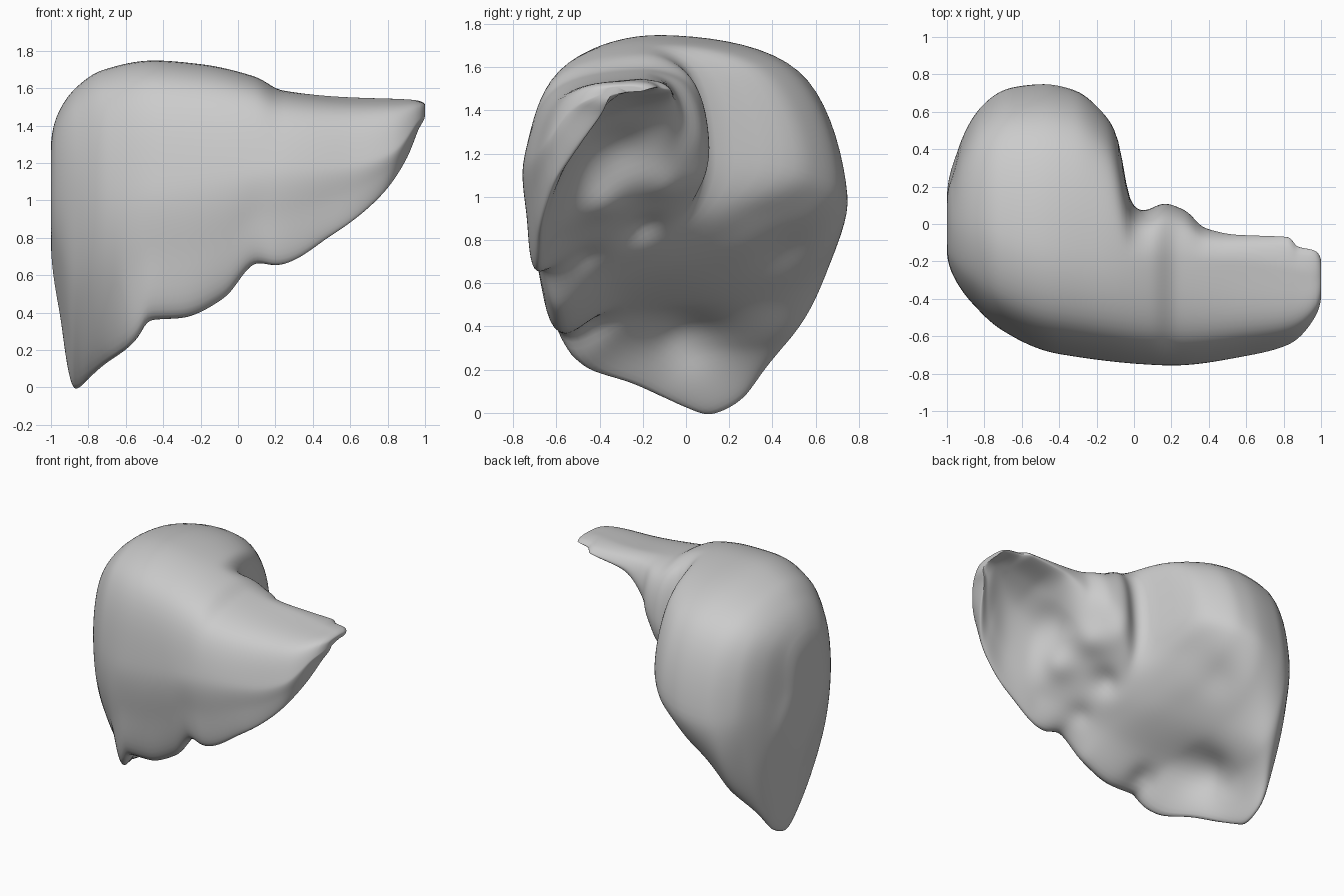
import bpy, bmesh, math
from mathutils import Vector

SECTIONS, STEPS = 150, 9

old = bpy.data.objects.get("Cube")
if old:
    bpy.data.objects.remove(old)

# Guide rails running from the right end to the left end, as (x, y, z)
ridge = [(-1, 0, 1.28), (-.96, 0, 1.47), (-.86, 0, 1.61), (-.72, -.05, 1.7), (-.45, -.12, 1.75),
         (-.2, -.15, 1.73), (.1, -.2, 1.66), (.23, -.2, 1.59), (.6, -.22, 1.55), (.95, -.28, 1.535),
         (1, -.28, 1.51)]
front = [(-1, -.14, 1.05), (-.96, -.29, 1.05), (-.86, -.43, 1.05), (-.7, -.57, 1.06), (-.4, -.69, 1.1),
         (.2, -.75, 1.18), (.6, -.7, 1.2), (.83, -.64, 1.27), (.96, -.51, 1.42), (1, -.38, 1.48)]
margin = [(-1, 0, .8), (-.96, .05, .44), (-.87, .06, 0), (-.8, -.07, .05), (-.7, -.25, .13),
          (-.6, -.46, .2), (-.53, -.53, .27), (-.48, -.57, .36), (-.3, -.59, .37), (-.07, -.61, .48),
          (.1, -.67, .67), (.2, -.69, .65), (.5, -.68, .81), (.78, -.62, 1.04), (.9, -.51, 1.22),
          (.97, -.39, 1.39), (1, -.36, 1.46)]
hollow = [(-1, .05, .82), (-.96, .15, .46), (-.87, .25, .05), (-.72, .02, .28), (-.5, -.2, .46),
          (-.12, -.35, .6), (.17, -.48, .78), (.35, -.57, .85), (.6, -.59, 1.03), (.78, -.54, 1.18),
          (.95, -.38, 1.42), (1, -.34, 1.475)]
underside = [(-1, .1, .9), (-.96, .25, .6), (-.86, .38, .24), (-.72, .45, .34), (-.5, .28, .52),
             (-.28, .1, .66), (-.06, -.1, .76), (.17, -.2, .92), (.33, -.34, 1), (.48, -.44, 1.2),
             (.65, -.46, 1.31), (.95, -.32, 1.465), (1, -.3, 1.48)]
lower_back = [(-1, .13, .98), (-.96, .34, .82), (-.86, .52, .62), (-.72, .64, .62), (-.5, .62, .7),
              (-.28, .5, .82), (-.12, .28, .92), (.02, .02, .95), (.17, .06, 1.05), (.33, -.1, 1.12),
              (.48, -.2, 1.31), (.65, -.27, 1.41), (.95, -.26, 1.485), (1, -.26, 1.485)]
back = [(-1, .14, 1.08), (-.97, .28, 1.06), (-.92, .45, 1.04), (-.82, .62, 1), (-.65, .73, .98),
        (-.47, .75, 1), (-.32, .72, 1.04), (-.15, .58, 1.1), (-.07, .42, 1.15), (-.05, .24, 1.17),
        (-.02, .11, 1.18), (.05, .07, 1.2), (.16, .11, 1.25), (.28, .07, 1.28), (.37, -.02, 1.34),
        (.55, -.06, 1.45), (.83, -.07, 1.49), (.87, -.12, 1.5), (.96, -.14, 1.505), (1, -.2, 1.49)]

# Impressions on the underside (negative depth swells): centre, radius, depth
dents = [((-.66, -.02, .36), .22, .07), ((-.42, -.42, .4), .1, .04),
         ((.08, -.2, .86), .12, .05), ((.1, -.45, .7), .1, .03), ((-.35, .45, .78), .2, .03),
         ((.45, -.3, 1.2), .2, .04), ((.32, -.38, .97), .13, -.03), ((.28, -.1, 1.06), .13, -.03)]


def angle(x):
    return math.acos(max(-1, min(1, -x)))


def along(rail, u):
    """Smooth monotone interpolation of a rail, giving (y, z)."""
    us = [angle(p[0]) for p in rail]
    i = next((k for k in range(len(us) - 2) if u <= us[k + 1]), len(us) - 2)
    h = us[i + 1] - us[i]
    t = (u - us[i]) / h
    result = []
    for axis in (1, 2):
        def slope(k):
            return (rail[k + 1][axis] - rail[k][axis]) / (us[k + 1] - us[k])

        def tangent(k):
            if k == 0 or k == len(us) - 1:
                return slope(min(k, len(us) - 2))
            a, b = slope(k - 1), slope(k)
            return 2 * a * b / (a + b) if a * b > 0 else 0

        a, b = rail[i][axis], rail[i + 1][axis]
        s = t * t * (3 - 2 * t)
        result.append(a + (b - a) * s + h * t * (1 - t) * ((1 - t) * tangent(i) - t * tangent(i + 1)))
    return Vector(result)


def shoulder(top, side):
    """Rounded corner between the ridge and a side."""
    return Vector((side.x + (top.x - side.x) * .26, top.y + (side.y - top.y) * .22))


def section(u):
    """Closed outline in the y-z plane."""
    top, face, edge, cup, under, low, rear = [
        along(r, u) for r in (ridge, front, margin, hollow, underside, lower_back, back)]
    belly = (face + edge) / 2
    belly.x -= .3 * (edge.x - face.x)
    ring = [top, shoulder(top, face), face, belly, edge, cup, under, low, rear, shoulder(top, rear)]
    n, outline = len(ring), []
    for i in range(n):
        a, b, c, d = (ring[(i + k) % n] for k in (-1, 0, 1, 2))
        # Tangents scaled by span length keep the thin margin free of loops
        ab, bc, cd = [max((q - p).length, .001) for p, q in ((a, b), (b, c), (c, d))]
        m = ((c - a) / (ab + bc)) * bc
        w = ((d - b) / (bc + cd)) * bc
        for k in range(STEPS):
            t = k / STEPS
            s = t * t * (3 - 2 * t)
            outline.append(b.lerp(c, s) + m * t * (1 - t) ** 2 - w * t * t * (1 - t))
    return outline


# Loft the outlines into one closed body
bm = bmesh.new()
rings = []
for j in range(SECTIONS + 1):
    u = math.pi * j / SECTIONS
    rings.append([bm.verts.new((-math.cos(u), p.x, p.y)) for p in section(u)])
count = len(rings[0])
for first, second in zip(rings, rings[1:]):
    for i in range(count):
        k = (i + 1) % count
        bm.faces.new((first[i], first[k], second[k], second[i]))
bm.faces.new(rings[0])
bm.faces.new(rings[-1])
bmesh.ops.recalc_face_normals(bm, faces=bm.faces)
bm.normal_update()

# Press the soft impressions into the underside
for centre, radius, depth in dents:
    for v in bm.verts:
        n = v.normal
        if n.z < .3 and n.y > -.3:
            gap = (v.co - Vector(centre)).length / radius
            v.co -= n * depth * math.exp(-gap * gap * 2)

# Relax the surface a little
for _ in range(5):
    bmesh.ops.smooth_vert(bm, verts=[v for v in bm.verts if abs(v.co.x) < .97], factor=.4,
                          use_axis_x=False, use_axis_y=True, use_axis_z=True)

mesh = bpy.data.meshes.new("liver_body")
bm.to_mesh(mesh)
bm.free()
liver = bpy.data.objects.new("liver_body", mesh)
bpy.context.collection.objects.link(liver)

grey = bpy.data.materials.new("plain grey")
grey.use_nodes = True
colour = (.6, .6, .6, 1)
grey.diffuse_color = colour
grey.node_tree.nodes["Principled BSDF"].inputs["Base Color"].default_value = colour
mesh.materials.append(grey)

bpy.context.view_layer.objects.active = liver
liver.select_set(True)
bpy.ops.object.shade_smooth_by_angle(angle=math.radians(60))
